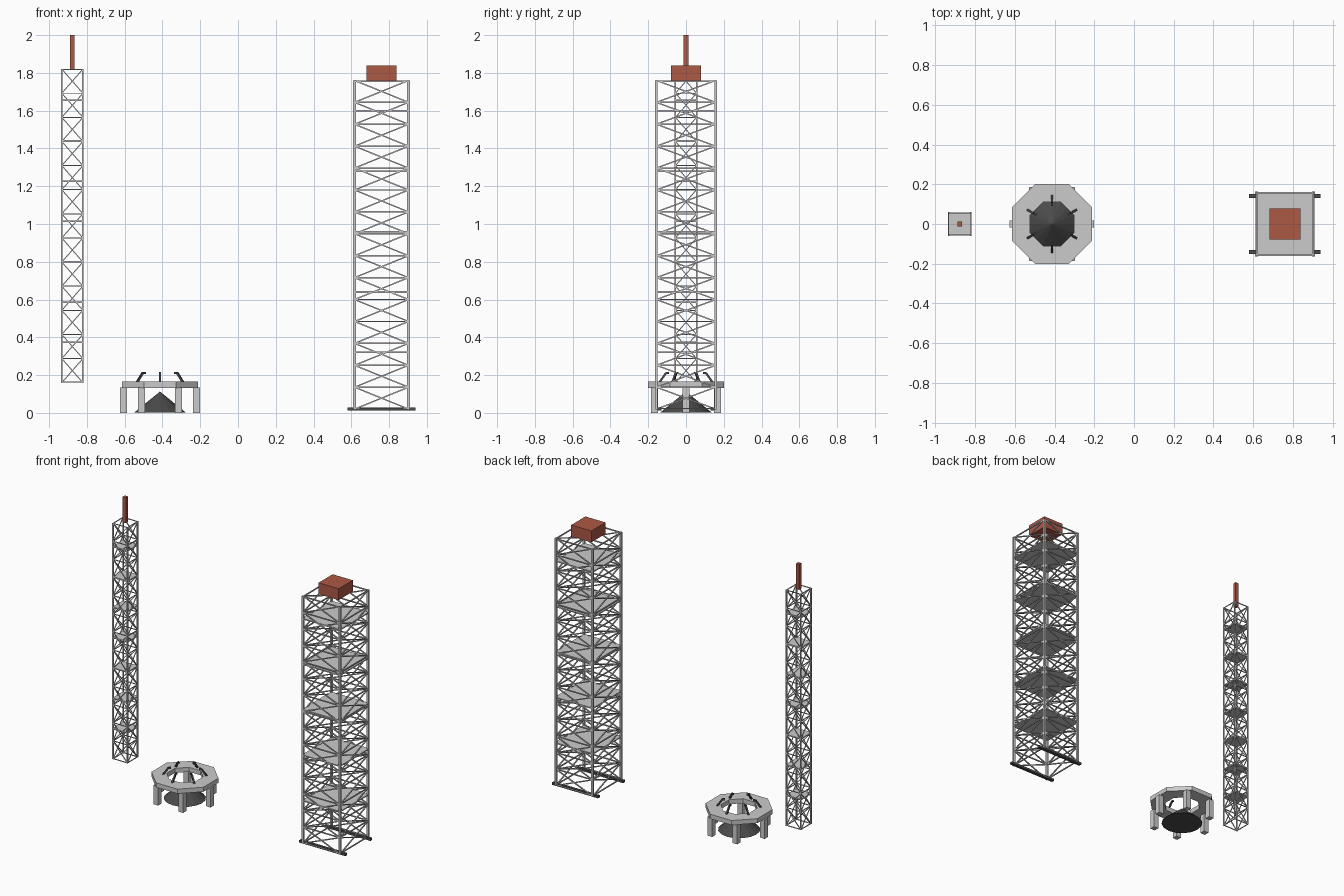
import bpy, bmesh, math
from mathutils import Vector, Matrix

if "Cube" in bpy.data.objects:
    bpy.data.objects.remove(bpy.data.objects["Cube"])


def material(name, rgb):
    m = bpy.data.materials.new(name)
    m.diffuse_color = (*rgb, 1)
    m.use_nodes = True
    m.node_tree.nodes["Principled BSDF"].inputs["Base Color"].default_value = m.diffuse_color
    return m


RED = material("red_paint", (0.42, 0.10, 0.06))
DARK = material("dark_steel", (0.07, 0.07, 0.07))


def finish(bm, name, mat=None):
    bmesh.ops.recalc_face_normals(bm, faces=bm.faces[:])
    mesh = bpy.data.meshes.new(name)
    bm.to_mesh(mesh)
    bm.free()
    ob = bpy.data.objects.new(name, mesh)
    bpy.context.collection.objects.link(ob)
    if mat:
        mesh.materials.append(mat)
    return ob


def add_box(bm, centre, size):
    bmesh.ops.create_cube(bm, size=1, matrix=Matrix.Translation(centre) @ Matrix.Diagonal((*size, 1)))


def add_beam(bm, a, b, t):
    # square bar between two points
    a, b = Vector(a), Vector(b)
    d = b - a
    rot = d.to_track_quat('Z', 'Y').to_matrix().to_4x4()
    bmesh.ops.create_cube(bm, size=1, matrix=Matrix.Translation((a + b) / 2) @ rot
                          @ Matrix.Diagonal((t, t, d.length, 1)))


def lattice_tower(name, cx, hx, hy, z0, z1, bays, post, rung, brace, decks):
    corners = [(cx - hx, -hy), (cx + hx, -hy), (cx + hx, hy), (cx - hx, hy)]
    # corner posts
    bm = bmesh.new()
    for x, y in corners:
        add_box(bm, (x, y, (z0 + z1) / 2), (post, post, z1 - z0))
    finish(bm, name + "_posts")
    # horizontal rungs and crossed braces on all four sides
    bm = bmesh.new()
    step = (z1 - z0) / bays
    for i in range(4):
        p, q = corners[i], corners[(i + 1) % 4]
        for k in range(bays + 1):
            z = z0 + k * step
            zr = min(max(z, z0 + rung / 2), z1 - rung / 2)
            add_beam(bm, (*p, zr), (*q, zr), rung)
            if k < bays:
                add_beam(bm, (*p, z), (*q, z + step), brace)
                add_beam(bm, (*q, z), (*p, z + step), brace)
    finish(bm, name + "_bracing")
    # work decks
    bm = bmesh.new()
    for z in decks:
        add_box(bm, (cx, 0, z), (2 * hx + post * 0.7, 2 * hy + post * 0.7, 0.008))
    finish(bm, name + "_decks")


def box(name, centre, size, mat=None):
    bm = bmesh.new()
    add_box(bm, centre, size)
    return finish(bm, name, mat)


# slim umbilical tower with mast
TX = -0.877
lattice_tower("umbilical_tower", TX, 0.056, 0.056, 0.16, 1.82, 13, 0.008, 0.005, 0.005,
              [0.373 + 0.2135 * i for i in range(7)])
box("tower_mast", (TX, 0, 1.91), (0.024, 0.024, 0.18), RED)

# wide service tower with roof house and rails
SX = 0.76
lattice_tower("service_tower", SX, 0.143, 0.157, 0.02, 1.76, 15, 0.014, 0.007, 0.007,
              [0.32 + 0.32 * i for i in range(5)])
box("roof_house", (SX, 0, 1.80), (0.157, 0.157, 0.08), RED)
for side, s in (("front", -1), ("back", 1)):
    box(side + "_rail", (SX, s * 0.14, 0.021), (0.36, 0.02, 0.016), DARK)

# octagonal launch ring
PX = -0.413
bm = bmesh.new()
loops = []
for apothem, z in ((0.202, 0.133), (0.202, 0.165), (0.11, 0.165), (0.11, 0.133)):
    r = apothem / math.cos(math.pi / 8)
    loops.append([bm.verts.new((PX + r * math.cos((i + .5) * math.pi / 4),
                                r * math.sin((i + .5) * math.pi / 4), z)) for i in range(8)])
for j in range(4):
    a, b = loops[j], loops[(j + 1) % 4]
    for i in range(8):
        n = (i + 1) % 8
        bm.faces.new((a[i], a[n], b[n], b[i]))
finish(bm, "launch_ring")

# six legs, and six clamp arms between them
legs, arms = bmesh.new(), bmesh.new()
for i in range(6):
    a = i * math.pi / 3
    add_box(legs, (PX + 0.194 * math.cos(a), 0.194 * math.sin(a), 0.067), (0.037, 0.037, 0.134))
    a += math.pi / 6
    pts = [(PX + r * math.cos(a), r * math.sin(a), z)
           for r, z in ((0.142, 0.16), (0.105, 0.212), (0.09, 0.212))]
    add_beam(arms, pts[0], pts[1], 0.011)
    add_beam(arms, pts[1], pts[2], 0.011)
finish(legs, "ring_legs")
finish(arms, "clamp_arms", DARK)

# conical flame deflector
bm = bmesh.new()
bmesh.ops.create_cone(bm, cap_ends=True, segments=16, radius1=0.135, radius2=0, depth=0.11,
                      matrix=Matrix.Translation((PX, 0, 0.058)))
bmesh.ops.remove_doubles(bm, verts=bm.verts[:], dist=1e-5)
finish(bm, "flame_deflector", DARK)
